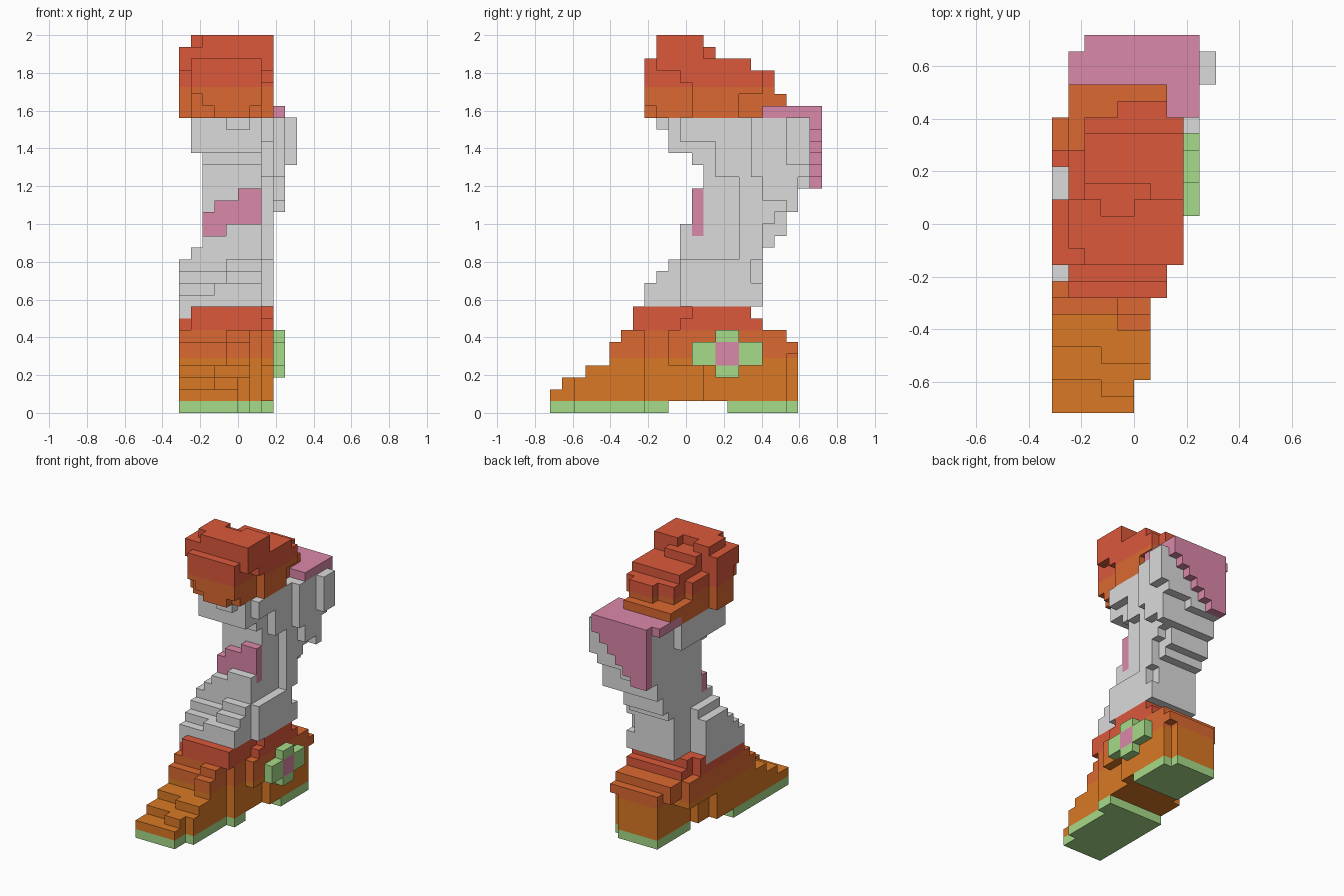
import bpy, bmesh, math
from mathutils import Vector

cube = bpy.data.objects.get("Cube")
if cube:
    bpy.data.objects.remove(cube, do_unlink=True)

U = 0.0625                                   # block size
ORIGIN = Vector((-5 * U, -11.5 * U, 0))      # corner of the block grid


def material(name, rgb):
    lin = [((c / 255 + 0.055) / 1.055) ** 2.4 for c in rgb] + [1]
    m = bpy.data.materials.new(name)
    m.use_nodes = True
    m.diffuse_color = lin
    m.node_tree.nodes["Principled BSDF"].inputs["Base Color"].default_value = lin
    return m


RED = material("red", (219, 88, 59))
ORANGE = material("orange", (219, 105, 49))
BROWN = material("brown_orange", (217, 121, 37))
GREEN = material("green", (167, 219, 137))
PINK = material("pink", (219, 136, 170))
GREY = material("light_grey", (219, 219, 219))

SIDES = [Vector(v) for v in ((1, 0, 0), (-1, 0, 0), (0, 1, 0), (0, -1, 0), (0, 0, 1), (0, 0, -1))]
used = set()


def blocks(name, boxes, mats, heights=()):
    """Union of block boxes (x0, x1, y0, y1, z0, z1); colours change at the heights."""
    cells = {(x, y, z) for a, b, c, d, e, f in boxes
             for x in range(a, b) for y in range(c, d) for z in range(e, f)} - used
    used.update(cells)
    bm = bmesh.new()
    verts = {}
    for cell in cells:
        centre = Vector(cell) + Vector((.5, .5, .5))
        for n in SIDES:
            if tuple(int(v) for v in Vector(cell) + n) in cells:
                continue
            s = Vector((n.y, n.z, n.x))
            t = n.cross(s)
            quad = []
            for p, q in ((-1, -1), (1, -1), (1, 1), (-1, 1)):
                co = centre + (n + s * p + t * q) / 2
                key = tuple(round(v) for v in co)
                if key not in verts:
                    verts[key] = bm.verts.new(ORIGIN + Vector(key) * U)
                quad.append(verts[key])
            bm.faces.new(quad)
    # cut the colour bands, then colour by height
    for h in heights:
        bmesh.ops.bisect_plane(bm, geom=bm.verts[:] + bm.edges[:] + bm.faces[:], dist=1e-5,
                               plane_co=(0, 0, h), plane_no=(0, 0, 1))
    for f in bm.faces:
        f.material_index = sum(f.calc_center_median().z > h + 1e-4 for h in heights)
    bmesh.ops.dissolve_limit(bm, angle_limit=0.01, verts=bm.verts[:], edges=bm.edges[:],
                             delimit={'MATERIAL'})
    me = bpy.data.meshes.new(name)
    bm.to_mesh(me)
    bm.free()
    for m in mats:
        me.materials.append(m)
    ob = bpy.data.objects.new(name, me)
    bpy.context.collection.objects.link(ob)
    return ob


# Soles
blocks("toe_sole", [(0, 5, 0, 2, 0, 1), (0, 6, 2, 8, 0, 1), (0, 7, 8, 10, 0, 1)], [GREEN])
blocks("heel_sole", [(2, 8, 15, 20, 0, 1), (2, 7, 20, 21, 0, 1)], [GREEN])

# Stepped shoe with three colour bands
blocks("shoe", [
    (0, 5, 0, 2, 1, 2), (3, 5, 1, 2, 1, 3), (0, 6, 2, 4, 1, 3), (3, 6, 3, 4, 1, 4),
    (0, 6, 4, 6, 1, 4), (4, 6, 5, 7, 1, 6), (0, 6, 6, 8, 1, 6), (4, 6, 6, 7, 1, 7),
    (0, 6, 7, 8, 1, 7), (0, 7, 8, 13, 1, 7), (1, 7, 13, 15, 1, 4), (2, 7, 15, 18, 1, 4),
    (0, 7, 13, 18, 4, 7), (7, 8, 13, 18, 1, 4), (7, 8, 10, 18, 4, 7),
    (2, 8, 18, 20, 1, 7), (1, 2, 18, 20, 5, 7), (2, 7, 20, 21, 1, 6), (2, 8, 20, 21, 5, 6),
    (1, 7, 7, 17, 7, 9), (7, 8, 11, 17, 7, 8), (7, 8, 12, 17, 8, 9),
    (0, 1, 8, 16, 7, 8), (0, 1, 15, 16, 8, 9), (1, 8, 17, 18, 7, 8),
], [BROWN, ORANGE, RED], (0.29, 0.4375))

# Flower on the side of the shoe
blocks("flower_centre", [(8, 9, 14, 16, 4, 6)], [PINK])
blocks("flower_petals", [(8, 9, 12, 18, 4, 6), (8, 9, 14, 16, 3, 7)], [GREEN])

# Band across the waist
blocks("waist_band", [(2, 7, 12, 13, 15, 17), (3, 7, 12, 13, 17, 18), (5, 7, 12, 13, 18, 19)],
       [PINK])

# Head with orange lower half, undercut at the front corners
blocks("head", [
    (3, 6, 8, 9, 25, 26), (2, 7, 8, 9, 26, 27), (1, 7, 8, 9, 27, 30),
    (1, 7, 9, 13, 25, 31), (7, 8, 9, 13, 29, 31), (7, 8, 11, 12, 28, 29), (7, 8, 12, 13, 25, 29),
    (0, 1, 9, 10, 29, 31), (0, 1, 10, 13, 25, 31),
    (2, 8, 9, 12, 31, 32), (1, 2, 10, 12, 31, 32),
    (1, 3, 12, 13, 31, 32), (5, 8, 12, 13, 31, 32), (2, 6, 13, 14, 25, 31),
    (1, 2, 13, 16, 25, 29), (2, 8, 13, 16, 25, 30), (2, 7, 16, 17, 25, 30), (7, 8, 16, 17, 27, 30),
    (2, 7, 17, 18, 25, 29), (7, 8, 17, 18, 27, 29),
    (4, 7, 18, 19, 26, 29), (2, 7, 18, 20, 26, 27), (1, 2, 16, 20, 26, 27), (1, 2, 16, 18, 25, 26),
], [ORANGE, RED], (1.725,))

# Shelf and stepped panel at the back
panel = [(x, x + 1, 22, 23, 19 + max(0, x - 3), 26) for x in range(2, 9)]
blocks("back_panel", panel + [(1, 9, 20, 22, 25, 26), (8, 9, 18, 20, 25, 26),
                              (1, 8, 18, 20, 25, 26)], [PINK])

# Lower leg, stepped at the front
blocks("lower_leg", [
    (0, 1, 8, 15, 8, 9), (0, 7, 8, 15, 9, 10), (3, 7, 8, 9, 10, 11), (0, 7, 9, 15, 9, 11),
    (4, 7, 9, 10, 11, 12), (0, 7, 10, 15, 11, 12), (0, 7, 11, 15, 12, 13), (4, 7, 10, 11, 12, 13),
    (2, 8, 11, 17, 9, 13), (2, 8, 17, 18, 9, 11), (2, 7, 17, 18, 11, 13),
    (1, 7, 11, 15, 13, 14), (2, 7, 11, 18, 13, 15), (4, 7, 11, 12, 15, 16),
], [GREY])

# Waist and neck, flaring towards the back, with a column along the side
blocks("neck", [
    (2, 7, 13, 18, 15, 21), (7, 8, 16, 18, 13, 20), (7, 8, 14, 18, 20, 25), (2, 7, 12, 18, 21, 22),
    (1, 7, 10, 18, 22, 25), (4, 6, 9, 10, 24, 25), (7, 8, 11, 14, 23, 25),
    (2, 7, 18, 19, 14, 25), (2, 7, 19, 20, 15, 25), (2, 7, 20, 21, 17, 25),
    (7, 8, 18, 19, 16, 25), (7, 8, 19, 21, 17, 25),
    (2, 6, 21, 22, 19, 25), (6, 9, 21, 22, 20, 25),
    (8, 9, 20, 21, 17, 25), (8, 9, 18, 20, 18, 25), (8, 9, 17, 18, 20, 25),
    (9, 10, 20, 22, 21, 25),
], [GREY])
